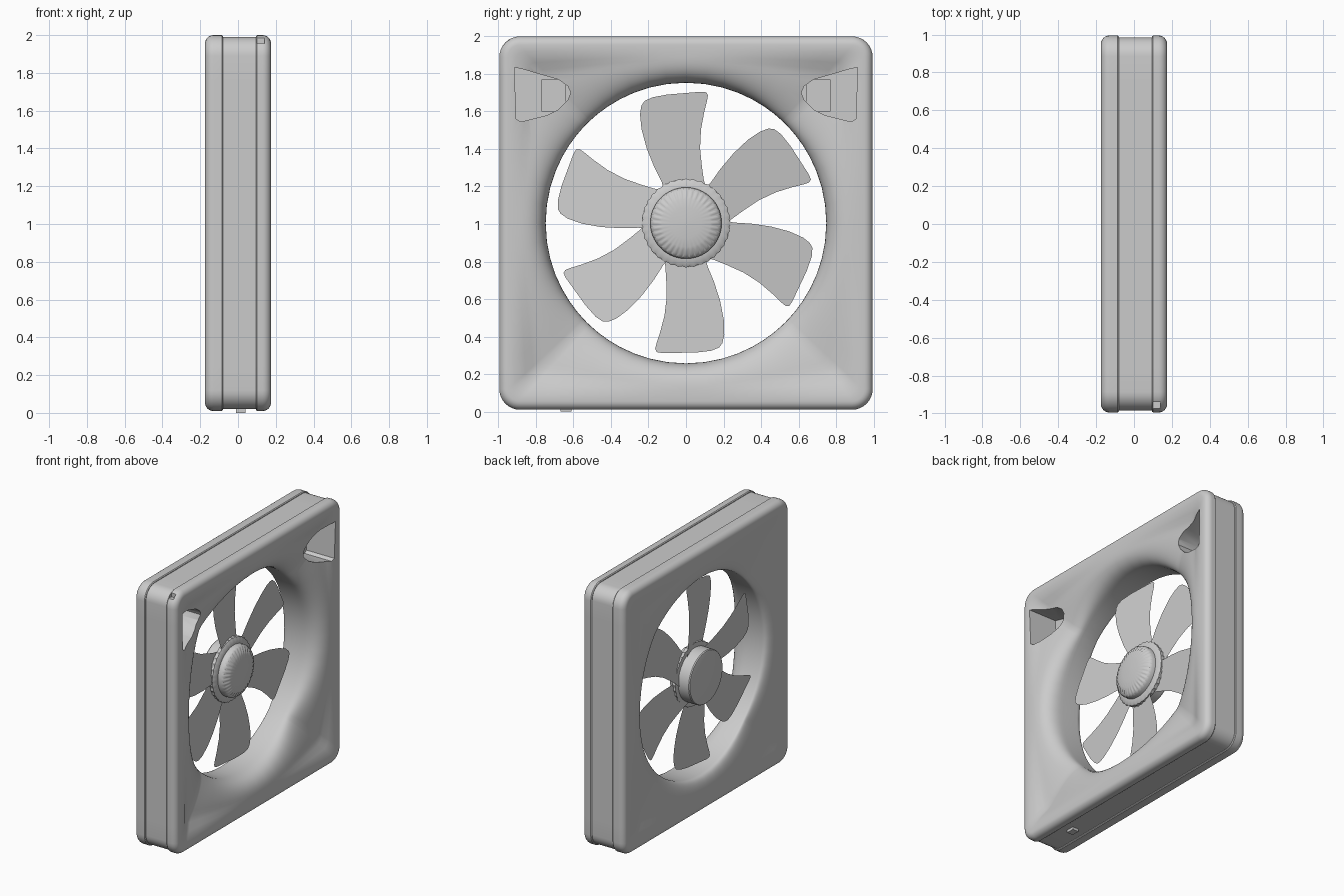
import bpy, bmesh
from math import sin, cos, pi, atan2, radians
from mathutils import Matrix, Vector

cube = bpy.data.objects.get("Cube")
if cube:
    bpy.data.objects.remove(cube, do_unlink=True)

CENTRE = Vector((0, 0, 1.005))

grey = bpy.data.materials.new("plain_grey")
grey.use_nodes = True
grey.diffuse_color = (0.6, 0.6, 0.6, 1)
grey.node_tree.nodes["Principled BSDF"].inputs["Base Color"].default_value = (0.6, 0.6, 0.6, 1)


def make(name, bm):
    bmesh.ops.recalc_face_normals(bm, faces=bm.faces)
    mesh = bpy.data.meshes.new(name)
    bm.to_mesh(mesh)
    bm.free()
    mesh.materials.append(grey)
    ob = bpy.data.objects.new(name, mesh)
    bpy.context.collection.objects.link(ob)
    smooth(ob)
    return ob


def smooth(ob):
    bpy.ops.object.select_all(action='DESELECT')
    ob.select_set(True)
    bpy.context.view_layer.objects.active = ob
    bpy.ops.object.shade_smooth_by_angle(angle=radians(35))


def box(bm, lo, hi):
    lo, hi = Vector(lo), Vector(hi)
    mat = Matrix.Translation((lo + hi) / 2) @ Matrix.Diagonal((*(hi - lo), 1))
    bmesh.ops.create_cube(bm, size=1, matrix=mat)


def prism(bm, outline, x0, x1):
    face = bm.faces.new([bm.verts.new((x0, y, z)) for y, z in outline])
    out = bmesh.ops.extrude_face_region(bm, geom=[face])
    bmesh.ops.translate(bm, vec=(x1 - x0, 0, 0),
                        verts=[v for v in out["geom"] if isinstance(v, bmesh.types.BMVert)])


def loft(bm, rings, closed=False):
    loops = [[bm.verts.new(p) for p in ring] for ring in rings]
    n = len(loops[0])
    pairs = list(zip(loops, loops[1:]))
    if closed:
        pairs.append((loops[-1], loops[0]))
    for a, b in pairs:
        for i in range(n):
            j = (i + 1) % n
            bm.faces.new((a[i], a[j], b[j], b[i]))
    return loops


# Frame: rounded-square rings that blend into a round throat on both sides
def square(half, rad, arc=8, side=14):
    pts = []
    c = half - rad
    for q in range(4):
        rot = Matrix.Rotation(q * pi / 2, 2)
        for k in range(arc + 1):
            a = k / arc * pi / 2
            pts.append(rot @ Vector((c + rad * cos(a), c + rad * sin(a))))
        for k in range(1, side):
            pts.append(rot @ Vector((c - 2 * c * k / side, half)))
    return pts


def ring(x, pts):
    return [CENTRE + Vector((x, p[0], p[1])) for p in pts]


def frame_side(sign, groove, throat):
    front, edge, bore, mouth = 0.175, 0.045, 0.748, 0.915
    rings = [ring(sign * groove, square(0.985, 0.1)),
             ring(sign * groove, square(0.99, 0.107)),
             ring(sign * (groove + 0.006), square(0.995, 0.11))]
    for k in range(7):
        a = k / 6 * pi / 2
        inset = edge * (1 - cos(a))
        rings.append(ring(sign * (front - edge + edge * sin(a)), square(0.995 - inset, 0.11 - inset)))
    # Bell mouth from the flat rim into the bore, full at the sides and hollowed at the corners
    steps = 18
    for k in range(steps + 1):
        a = k / steps * pi / 2
        across = sin(a) ** 0.75
        bulge = 1 - max(cos(a), 0) ** 0.75
        s = min(across / 0.35, 1)
        hollow = 0.3 * s * s * (3 - 2 * s) + 0.7 * bulge
        pts = []
        for p in square(mouth, 0.06):
            turn = atan2(p.y, p.x)
            q = p.lerp(Vector((cos(turn), sin(turn))) * bore, across)
            corner = (p.length - mouth) / (0.38 * mouth)
            drop = bulge + (hollow - bulge) * corner
            pts.append(CENTRE + Vector((sign * (front - (front - throat) * drop), q.x, q.y)))
        rings.append(pts)
    return rings


bm = bmesh.new()
loft(bm, frame_side(1, 0.095, 0.01) + frame_side(-1, 0.08, 0.11)[::-1], closed=True)
frame = make("frame", bm)

# Corner pockets and the small notch are cut from the frame
pocket = [(0.915, 1.835), (0.87, 1.825), (0.68, 1.77), (0.63, 1.735), (0.615, 1.7),
          (0.63, 1.66), (0.68, 1.61), (0.74, 1.58), (0.88, 1.545), (0.905, 1.56)]
cutters = []
for sign in (-1, 1):
    bm = bmesh.new()
    prism(bm, [(sign * y, z) for y, z in pocket], -0.06, 0.3)
    cutters.append(make("pocket_cutter", bm))
bm = bmesh.new()
box(bm, (0.1, -1.05, 1.955), (0.14, -0.94, 2.05))
cutters.append(make("notch_cutter", bm))

for cutter in cutters:
    cutter.hide_render = True
    mod = frame.modifiers.new("cut", 'BOOLEAN')
    mod.operation = 'DIFFERENCE'
    mod.solver = 'EXACT'
    mod.object = cutter
    bpy.context.view_layer.objects.active = frame
    bpy.ops.object.modifier_apply(modifier=mod.name)
    bpy.data.objects.remove(cutter, do_unlink=True)
smooth(frame)

# Stepped plates inside the pockets
for sign, side in ((-1, "right"), (1, "left")):
    bm = bmesh.new()
    ys = sorted((sign * 0.64, sign * 0.77))
    box(bm, (-0.08, ys[0], 1.6), (-0.04, ys[1], 1.77))
    make("pocket_plate_" + side, bm)

# Foot tab under the body
bm = bmesh.new()
box(bm, (-0.01, -0.67, 0), (0.04, -0.61, 0.04))
make("foot_tab", bm)


# Hub: turned profiles about the x axis, with an optional ripple on some rings
def lathe(name, profile, n, teeth):
    bm = bmesh.new()
    rings = []
    for x, r, ripple in profile:
        rings.append([CENTRE + Vector((x, rr * cos(a), rr * sin(a)))
                      for a in (i / n * 2 * pi for i in range(n))
                      for rr in [r + ripple * cos(teeth * a)]])
    loops = loft(bm, rings)
    bm.faces.new(loops[0])
    bm.faces.new(loops[-1])
    return make(name, bm)


lathe("hub_barrel", [(-0.172, 0.185, 0), (-0.169, 0.195, 0), (-0.162, 0.2, 0), (-0.06, 0.2, 0)], 64, 0)
lathe("grip_ring", [(-0.075, 0.19, 0), (-0.075, 0.234, 0.003), (-0.05, 0.234, 0.003),
                    (-0.038, 0.215, 0), (-0.035, 0.185, 0)], 144, 36)
lathe("hub_knob", [(-0.045, 0.19, 0), (-0.01, 0.19, 0), (0.006, 0.182, 0), (0.016, 0.165, 0.007),
                   (0.026, 0.145, 0.007), (0.031, 0.128, 0), (0.036, 0.08, 0), (0.039, 0.01, 0)], 144, 36)

# Blades: rows from root to tip, each with two ends, slightly pitched across the width
rows = [((-0.115, 0.17), (0.11, 0.17)), ((-0.13, 0.22), (0.095, 0.23)), ((-0.17, 0.3), (0.085, 0.3)),
        ((-0.21, 0.4), (0.075, 0.4)), ((-0.237, 0.5), (0.08, 0.5)), ((-0.245, 0.58), (0.097, 0.59)),
        ((-0.238, 0.625), (0.112, 0.65)), ((-0.222, 0.65), (0.117, 0.68)),
        ((-0.18, 0.67), (0.108, 0.697)), ((-0.1, 0.685), (0.08, 0.7))]
COLS = 6
for n, lean in enumerate((0, 5, 1, -4, 0, -2)):
    bm = bmesh.new()
    turn = Matrix.Translation(CENTRE) @ Matrix.Rotation(n * pi / 3 + radians(lean), 4, 'X')
    grid = []
    for a, b in rows:
        a, b = Vector(a), Vector(b)
        line = [a.lerp(b, k / COLS) for k in range(COLS + 1)]
        grid.append([bm.verts.new(turn @ Vector((-0.07 - 0.13 * p.x, p.x, p.y))) for p in line])
    for r0, r1 in zip(grid, grid[1:]):
        for k in range(COLS):
            bm.faces.new((r0[k], r0[k + 1], r1[k + 1], r1[k]))
    bmesh.ops.solidify(bm, geom=bm.faces[:], thickness=0.006)
    make(f"blade_{n + 1}", bm)
